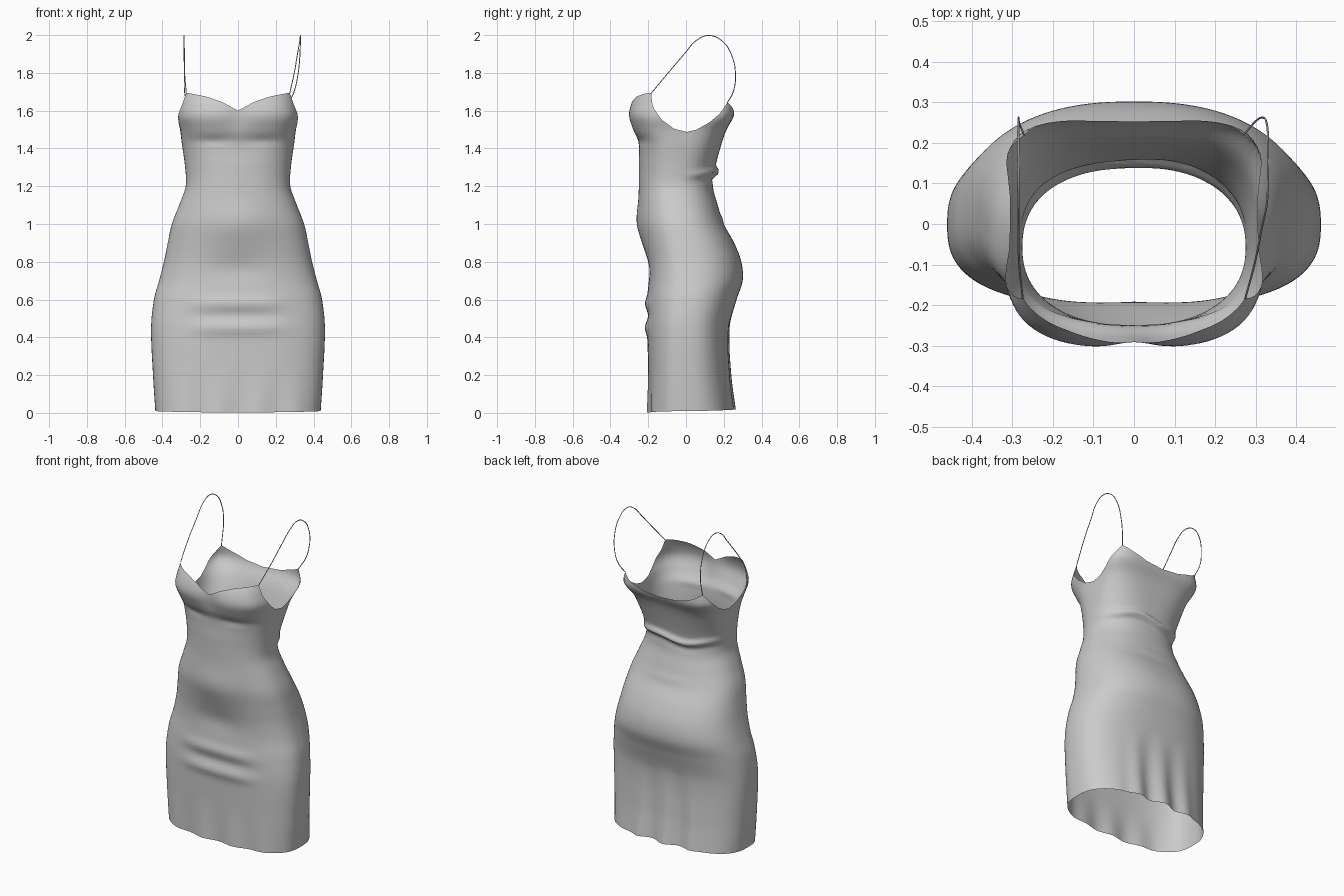
import bpy, bmesh, math
from math import sin, cos, radians, exp

if "Cube" in bpy.data.objects:
    bpy.data.objects.remove(bpy.data.objects["Cube"])

# Body profile: z, half width, front y, side seam y, back y, front squareness, back squareness
PROFILE = [
    (0.00, .437, -.200, .015, .258, 3.0, 2.5),
    (0.20, .450, -.200, .005, .235, 2.9, 2.5),
    (0.45, .460, -.205, .000, .230, 2.7, 2.5),
    (0.60, .445, -.204, .005, .268, 2.5, 2.4),
    (0.70, .418, -.202, .010, .300, 2.4, 2.4),
    (0.80, .392, -.208, .005, .293, 2.4, 2.4),
    (0.90, .372, -.222, -.010, .255, 2.4, 2.4),
    (1.00, .350, -.236, -.030, .200, 2.4, 2.4),
    (1.10, .312, -.245, -.048, .168, 2.3, 2.3),
    (1.20, .277, -.249, -.058, .143, 2.3, 2.3),
    (1.30, .280, -.250, -.052, .155, 2.3, 2.4),
    (1.43, .298, -.252, -.035, .190, 2.6, 2.9),
    (1.50, .307, -.282, -.030, .215, 2.9, 3.6),
    (1.57, .324, -.304, -.028, .252, 3.1, 5.0),
    (1.63, .313, -.294, -.025, .256, 3.2, 5.0),
    (1.70, .302, -.258, -.025, .252, 3.2, 5.0),
]
# Neckline height by angle (-90 front centre, 0 side, 90 back centre)
NECK = [(-90, 1.60), (-75, 1.645), (-60, 1.675), (-45, 1.69), (-36.5625, 1.695),
        (-30, 1.62), (-20, 1.55), (-8, 1.505), (8, 1.487), (20, 1.50),
        (30, 1.535), (38, 1.59), (45, 1.645), (55, 1.61), (70, 1.58), (90, 1.57)]


def sample(table, x):
    """Smooth Hermite interpolation of the table columns."""
    n = len(table)
    x = min(max(x, table[0][0]), table[-1][0])
    i = next(k for k in range(n - 1) if x <= table[k + 1][0])
    a, b = table[i], table[i + 1]
    p, q = table[max(i - 1, 0)], table[min(i + 2, n - 1)]
    h = b[0] - a[0]
    u = (x - a[0]) / h
    out = []
    for k in range(1, len(a)):
        ma = (b[k] - p[k]) / (b[0] - p[0]) * h
        mb = (q[k] - a[k]) / (q[0] - a[0]) * h
        out.append((2*u**3 - 3*u*u + 1) * a[k] + (u**3 - 2*u*u + u) * ma
                   + (3*u*u - 2*u**3) * b[k] + (u**3 - u*u) * mb)
    return out


def linear(table, x):
    for a, b in zip(table, table[1:]):
        if x <= b[0]:
            return a[1] + (b[1] - a[1]) * (x - a[0]) / (b[0] - a[0])
    return table[-1][1]


def bump(v, centre, width):
    return exp(-((v - centre) / width) ** 2)


def body_point(t, z):
    w, front, mid, back, nf, nb = sample(PROFILE, z)
    c, s = cos(t), sin(t)
    n, depth = (nf, mid - front) if s < 0 else (nb, back - mid)
    r = (abs(c) ** n + abs(s) ** n) ** (-1 / n)
    x, y = w * c * r, mid + depth * s * r
    fr, bk = max(0, -s) ** 0.7, max(0, s) ** 0.7
    # valley between the cups and under-bust crease
    y += fr * 0.014 * bump(x, 0, .06) * bump(z, 1.57, .07)
    y += fr * 0.008 * bump(z, 1.44, .02) * (bump(x, .14, .09) + bump(x, -.14, .09))
    # belly, hollow below it, and horizontal folds across the lap
    y -= fr * 0.024 * bump(z, 1.0, .11) * bump(x, 0, .18)
    y += fr * 0.012 * bump(z, .76, .07) * bump(x, 0, .16)
    lap = fr * exp(-(x / .24) ** 4)
    y -= lap * 0.013 * (bump(z, .45, .035) + bump(z, .58, .035))
    y += lap * 0.005 * bump(z, .515, .025)
    # gathered roll at the back of the waist
    zc = 1.275 + .012 * sin(x * 17)
    y += bk * (0.024 * bump(z, zc, .018) - 0.006 * bump(z, zc - .04, .02))
    y += bk * 0.005 * bump(z, 1.03, .02) * bump(x, 0, .12)
    # vertical ripples fading up from the hem
    fall = max(0, 1 - z / .26) ** 1.3
    y += fr * fall * 0.009 * cos(x * 30) * exp(-(x / .36) ** 6)
    fall = max(0, 1 - z / .50)
    y += bk * fall * 0.017 * (cos(x * 33 + .6) - .5) * exp(-(x / .24) ** 6)
    return x, y, z


# Dress body: one open lofted shell
RING, LOW, HIGH, WAIST = 128, 66, 34, 1.15
bm = bmesh.new()
rows = []
for j in range(LOW + HIGH + 1):
    row = []
    for i in range(RING):
        t = 2 * math.pi * i / RING
        if j <= LOW:
            hem = .010 + .008 * sin(t) * abs(sin(t))
            z = hem + (WAIST - hem) * j / LOW
        else:
            angle = math.degrees(math.asin(max(-1, min(1, sin(t)))))
            z = WAIST + (linear(NECK, angle) - WAIST) * (j - LOW) / HIGH
        row.append(bm.verts.new(body_point(t, z)))
    rows.append(row)
for lo, hi in zip(rows, rows[1:]):
    for i in range(RING):
        k = (i + 1) % RING
        bm.faces.new((lo[i], lo[k], hi[k], hi[i])).smooth = True
mesh = bpy.data.meshes.new("dress_body")
bm.to_mesh(mesh)
bm.free()
bpy.context.collection.objects.link(bpy.data.objects.new("dress_body", mesh))


# Shoulder straps: thin cords looping from cup to back corner
def strap(name, side, lean):
    start = body_point(radians(-36.5625 if side > 0 else 216.5625), 1.693)
    end = body_point(radians(45 if side > 0 else 135), 1.643)
    path = [start] + [(side * (.282 + lean * f), y, z) for f, y, z in (
        (.35, -.09, 1.805), (.7, -.005, 1.905), (.95, .055, 1.972), (1, .12, 1.998),
        (1, .19, 1.97), (.95, .243, 1.89), (.7, .262, 1.78), (.3, .25, 1.70))] + [end]
    cu = bpy.data.curves.new(name, 'CURVE')
    cu.dimensions = '3D'
    cu.bevel_depth = .0025
    cu.bevel_resolution = 1
    cu.resolution_u = 6
    sp = cu.splines.new('BEZIER')
    sp.bezier_points.add(len(path) - 1)
    for p, co in zip(sp.bezier_points, path):
        p.co = co
        p.handle_left_type = p.handle_right_type = 'AUTO'
    bpy.context.collection.objects.link(bpy.data.objects.new(name, cu))


strap("strap_left", -1, .003)
strap("strap_right", 1, .048)
